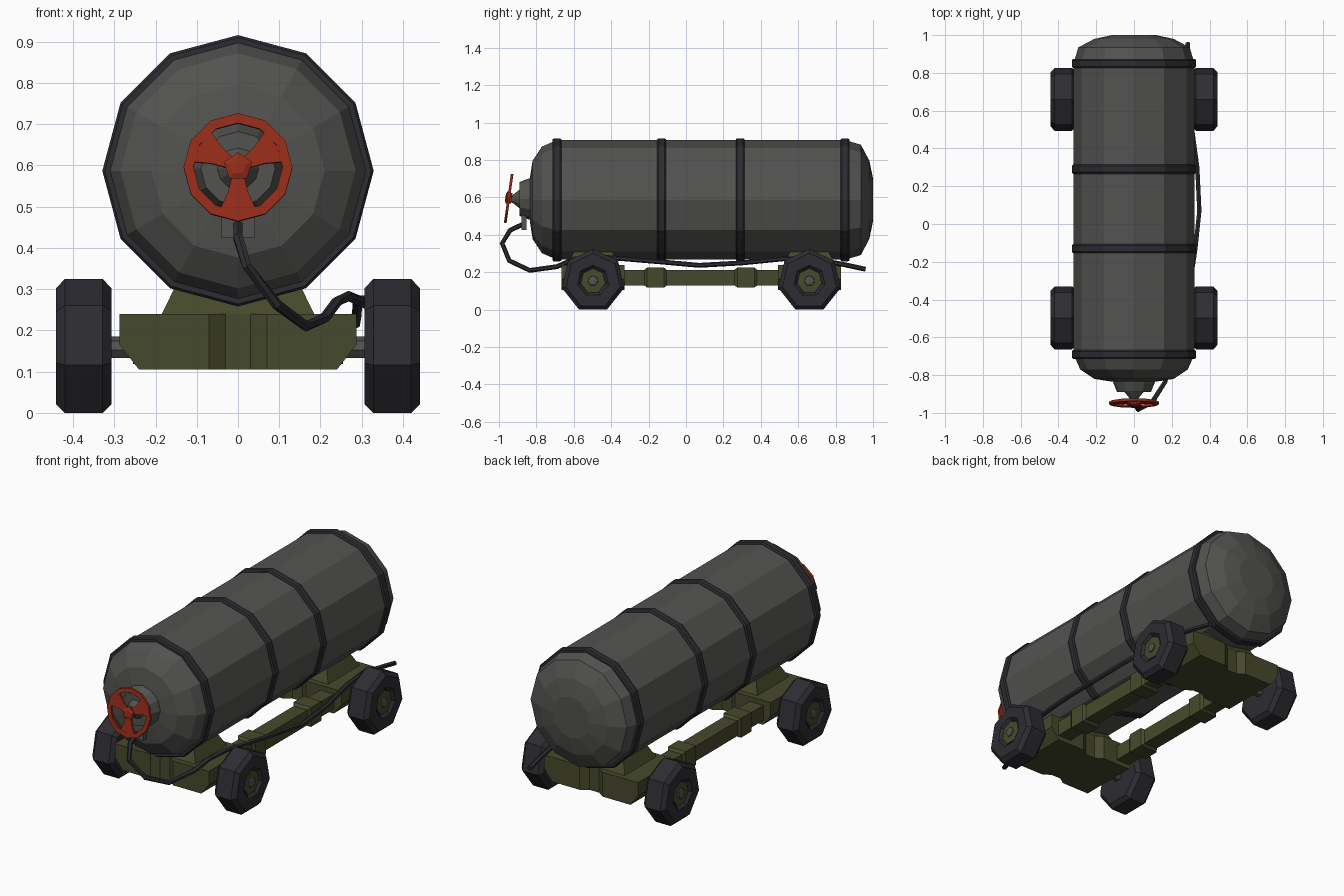
import bpy
from math import sin, cos, pi, radians
from mathutils import Vector, Matrix

if "Cube" in bpy.data.objects:
    bpy.data.objects.remove(bpy.data.objects["Cube"])


def material(name, r, g, b):
    m = bpy.data.materials.new(name)
    m.diffuse_color = (r, g, b, 1)
    m.use_nodes = True
    m.node_tree.nodes["Principled BSDF"].inputs["Base Color"].default_value = m.diffuse_color
    return m


STEEL = material("dark_steel", 0.085, 0.085, 0.08)
RUBBER = material("black_rubber", 0.026, 0.026, 0.032)
OLIVE = material("olive_paint", 0.062, 0.067, 0.025)
RED = material("red_paint", 0.3, 0.025, 0.01)


def loft(name, rings, mat, closed=False):
    """Skin equal-length rings of points; cap the ends unless closed."""
    n = len(rings[0])
    verts = [tuple(p) for ring in rings for p in ring]
    count = len(rings)
    faces = []
    for i in range(count if closed else count - 1):
        a, b = i * n, (i + 1) % count * n
        faces += [(a + j, a + (j + 1) % n, b + (j + 1) % n, b + j) for j in range(n)]
    if not closed:
        faces += [tuple(reversed(range(n))), tuple(range((count - 1) * n, count * n))]
    me = bpy.data.meshes.new(name)
    me.from_pydata(verts, [], faces)
    me.materials.append(mat)
    ob = bpy.data.objects.new(name, me)
    bpy.context.collection.objects.link(ob)
    # consistent outward normals
    import bmesh
    bm = bmesh.new()
    bm.from_mesh(me)
    bmesh.ops.recalc_face_normals(bm, faces=bm.faces)
    bm.to_mesh(me)
    bm.free()
    return ob


def lathe(name, profile, sides, mat, axis="Y", centre=(0, 0, 0), closed=False):
    """Revolve (position, radius) pairs about Y or X, one corner pointing up."""
    c = Vector(centre)
    rings = []
    for p, r in profile:
        ring = []
        for k in range(sides):
            a = 2 * pi * k / sides
            u, w = r * sin(a), r * cos(a)
            ring.append(c + Vector((u, p, w) if axis == "Y" else (p, u, w)))
        rings.append(ring)
    return loft(name, rings, mat, closed)


def rect_y(y, x0, x1, z0, z1):
    return [(x0, y, z0), (x1, y, z0), (x1, y, z1), (x0, y, z1)]


# tank shell with domed ends
TZ = 0.587
lathe("tank", [(-0.835, 0.115), (-0.82, 0.21), (-0.77, 0.285), (-0.69, 0.32),
               (0.85, 0.32), (0.935, 0.295), (0.98, 0.21), (1.0, 0.115)],
      12, STEEL, centre=(0, 0, TZ))

# strap bands
for i, y in enumerate((-0.69, -0.13, 0.29, 0.85)):
    lathe(f"band_{i}", [(-0.024, 0.31), (-0.024, 0.323), (-0.016, 0.329),
                        (0.016, 0.329), (0.024, 0.323), (0.024, 0.31)],
          12, RUBBER, centre=(0, y, TZ), closed=True)

# valve collar, neck and hose outlet
lathe("valve_collar", [(-0.82, 0.112), (-0.84, 0.11), (-0.89, 0.09), (-0.89, 0.05),
                       (-0.925, 0.022), (-0.955, 0.012)],
      12, STEEL, centre=(0, 0, 0.592))
loft("hose_outlet", [rect_y(-0.88, -0.04, 0.04, 0.425, 0.52),
                     rect_y(-0.852, -0.04, 0.04, 0.425, 0.52)], STEEL)

# tilted hand wheel: rim, hub, three flared spokes
wheel = [lathe("handwheel_rim", [(-0.007, 0.132), (0.007, 0.132), (0.007, 0.108), (-0.007, 0.108)],
               12, RED, closed=True),
         lathe("handwheel_hub", [(-0.018, 0.02), (-0.012, 0.036), (0.016, 0.03)], 5, RED)]
for i in range(3):
    rot = Matrix.Rotation(radians(120 * i), 3, "Y")
    rings = []
    for d, h in ((-0.02, 0.014), (-0.06, 0.024), (-0.112, 0.048)):
        rings.append([rot @ Vector((x, y, d)) for x, y in
                      ((-h, -0.006), (h, -0.006), (h, 0.006), (-h, 0.006))])
    wheel.append(loft(f"handwheel_spoke_{i}", rings, RED))
for ob in wheel:
    ob.data.transform(Matrix.Translation((0, -0.948, 0.595)) @ Matrix.Rotation(radians(-8), 4, "X"))

# axle assemblies
for end, y in (("front", -0.497), ("rear", 0.66)):
    # axle housing: sloped lower corners, notched centre
    rings = []
    for x, zb, h in ((-0.287, 0.165, 0.168), (-0.24, 0.105, 0.168), (-0.07, 0.105, 0.168),
                     (-0.03, 0.105, 0.14), (0.03, 0.105, 0.14), (0.07, 0.105, 0.168),
                     (0.24, 0.105, 0.168), (0.287, 0.165, 0.168)):
        rings.append([(x, y - h, zb), (x, y + h, zb), (x, y + h, 0.24), (x, y - h, 0.24)])
    loft(f"{end}_axle_housing", rings, OLIVE)
    # tank saddle
    rings = [[(-w, y - d, z), (w, y - d, z), (w, y + d, z), (-w, y + d, z)]
             for w, d, z in ((0.187, 0.14, 0.235), (0.148, 0.1, 0.315))]
    loft(f"{end}_saddle", rings, OLIVE)
    lathe(f"{end}_axle", [(-0.36, 0.027), (0.36, 0.027)], 7, STEEL, "X", (0, y, 0.158))
    # wheels
    for side, s in (("left", -1), ("right", 1)):
        c = (0, y, 0.154)
        lathe(f"{end}_{side}_tyre", [(s * p, r) for p, r in
              ((0.307, 0.07), (0.307, 0.148), (0.328, 0.171), (0.42, 0.171), (0.441, 0.148),
               (0.441, 0.085), (0.425, 0.068))], 7, RUBBER, "X", c)
        lathe(f"{end}_{side}_hub", [(s * 0.41, 0.07), (s * 0.43, 0.066), (s * 0.432, 0.035)],
              7, OLIVE, "X", c)
        lathe(f"{end}_{side}_hub_cap", [(s * 0.425, 0.03), (s * 0.438, 0.026), (s * 0.441, 0.012)],
              7, STEEL, "X", c)

# side rails with clamp sleeves
for side, s in (("left", -1), ("right", 1)):
    loft(f"{side}_rail", [rect_y(y, s * 0.2 - 0.042, s * 0.2 + 0.042, 0.13, 0.213)
                          for y in (-0.4, 0.55)], OLIVE)
    for i, yc in enumerate((-0.163, 0.32)):
        rings = []
        for dy, g in ((-0.06, 0.0), (-0.045, 0.011), (0.045, 0.011), (0.06, 0.0)):
            h = 0.043 + g
            rings.append(rect_y(yc + dy, s * 0.2 - h, s * 0.2 + h, 0.129 - g, 0.214 + g))
        loft(f"{side}_clamp_{i}", rings, OLIVE)

# hose swept along its path
path = [Vector(p) for p in (
    (0, -0.865, 0.46), (0, -0.94, 0.425), (0.022, -0.983, 0.355), (0.095, -0.945, 0.262),
    (0.165, -0.835, 0.21), (0.21, -0.69, 0.23), (0.24, -0.6, 0.27), (0.268, -0.48, 0.283),
    (0.295, -0.33, 0.272), (0.325, -0.13, 0.255), (0.346, 0.07, 0.237), (0.335, 0.3, 0.25),
    (0.305, 0.52, 0.272), (0.29, 0.68, 0.272), (0.288, 0.85, 0.24), (0.284, 0.96, 0.216))]
rings = []
for i, p in enumerate(path):
    t = (path[min(i + 1, len(path) - 1)] - path[max(i - 1, 0)]).normalized()
    u = t.cross(Vector((1, 0, 0))).normalized()
    v = t.cross(u)
    rings.append([p + 0.013 * (cos(k * pi / 3) * u + sin(k * pi / 3) * v) for k in range(6)])
loft("hose", rings, RUBBER)
